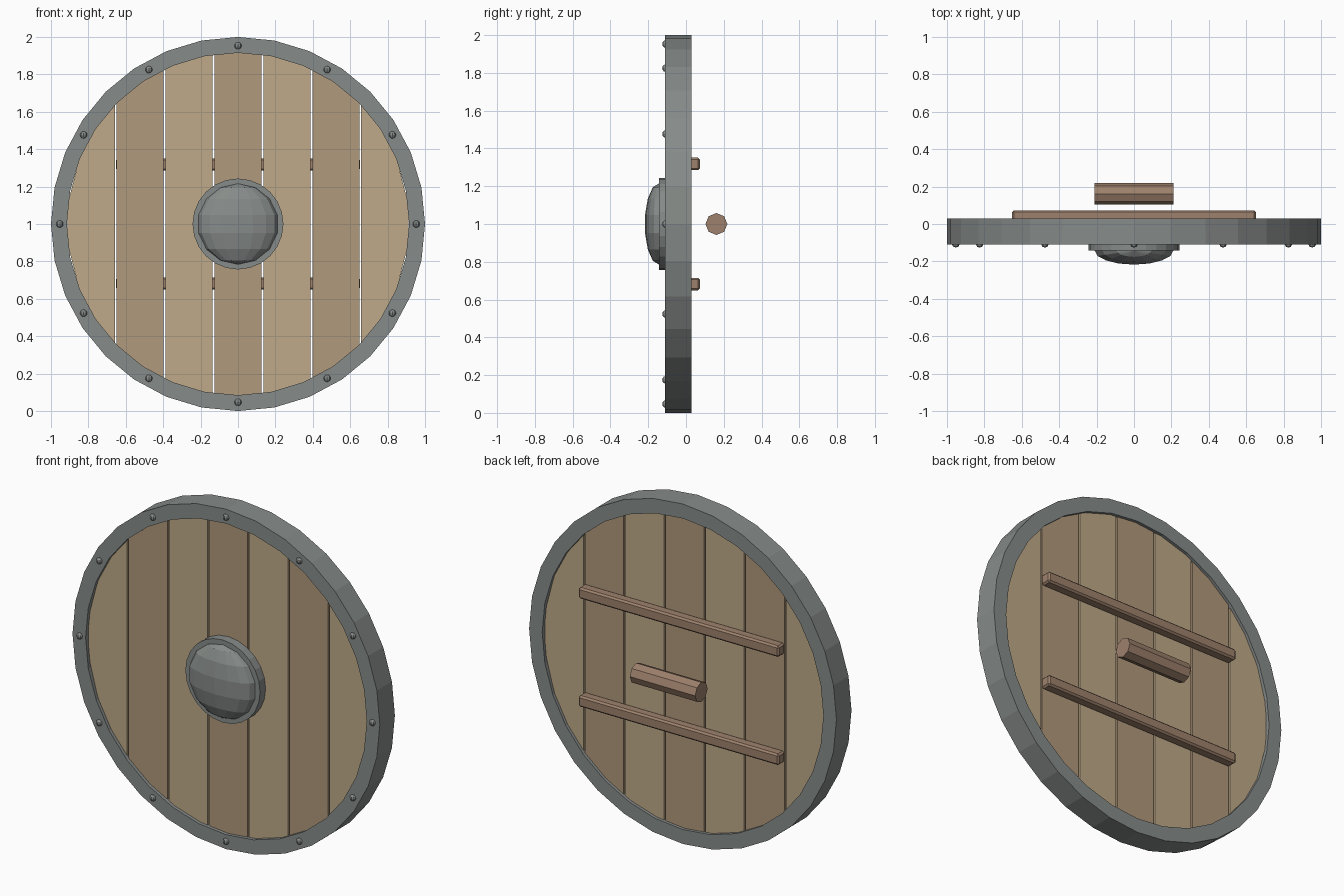
import bpy, bmesh, math
from mathutils import Matrix, Vector

if "Cube" in bpy.data.objects:
    bpy.data.objects.remove(bpy.data.objects["Cube"])

CZ = 1.0  # height of the shield centre


def material(name, rgb):
    m = bpy.data.materials.new(name)
    m.diffuse_color = (*rgb, 1)
    m.use_nodes = True
    m.node_tree.nodes["Principled BSDF"].inputs["Base Color"].default_value = m.diffuse_color
    return m


LIGHT = material("light_wood", (0.52, 0.40, 0.25))
DARK = material("dark_wood", (0.44, 0.32, 0.20))
BROWN = material("brown_wood", (0.34, 0.22, 0.15))
IRON = material("iron", (0.24, 0.26, 0.25))


def finish(name, bm, mat):
    bmesh.ops.recalc_face_normals(bm, faces=bm.faces)
    me = bpy.data.meshes.new(name)
    bm.to_mesh(me)
    bm.free()
    me.materials.append(mat)
    ob = bpy.data.objects.new(name, me)
    bpy.context.collection.objects.link(ob)
    return ob


def prism(name, outline, y0, y1, mat):
    """Extrude an (x, z) outline along y."""
    bm = bmesh.new()
    face = bm.faces.new([bm.verts.new((x, y0, z)) for x, z in outline])
    ext = bmesh.ops.extrude_face_region(bm, geom=[face])
    moved = [v for v in ext["geom"] if isinstance(v, bmesh.types.BMVert)]
    bmesh.ops.translate(bm, verts=moved, vec=(0, y1 - y0, 0))
    return finish(name, bm, mat)


def sphere(name, loc, scale, u, v, mat):
    bm = bmesh.new()
    bmesh.ops.create_uvsphere(bm, u_segments=u, v_segments=v, radius=1)
    bmesh.ops.transform(bm, matrix=Matrix.Translation(loc) @ Matrix.Diagonal((*scale, 1)), verts=bm.verts)
    return finish(name, bm, mat)


def box(name, loc, size, bevel, mat):
    bm = bmesh.new()
    bmesh.ops.create_cube(bm, size=1)
    bmesh.ops.transform(bm, matrix=Matrix.Translation(loc) @ Matrix.Diagonal((*size, 1)), verts=bm.verts)
    bmesh.ops.bevel(bm, geom=bm.edges[:], offset=bevel, segments=1, affect='EDGES')
    return finish(name, bm, mat)


# planks clipped to the round outline
R, PITCH, GAP, STEPS = 0.917, 0.2615, 0.01, 4
for i in range(-3, 4):
    lo = max(i * PITCH - PITCH / 2 + GAP / 2, -0.914)
    hi = min(i * PITCH + PITCH / 2 - GAP / 2, 0.914)
    xs = [lo + (hi - lo) * k / STEPS for k in range(STEPS + 1)]
    top = [(x, CZ + math.sqrt(R * R - x * x)) for x in xs]
    bottom = [(x, 2 * CZ - z) for x, z in reversed(top)]
    prism(f"plank_{i + 4}", top + bottom, -0.09, 0.012, LIGHT if i % 2 else DARK)

# metal rim: rectangular section swept around 32 sides
bm = bmesh.new()
N = 32
rings = []
for k in range(N):
    a = 2 * math.pi * k / N
    rings.append([bm.verts.new((r * math.cos(a), y, CZ + r * math.sin(a)))
                  for r, y in ((1, -0.11), (1, 0.03), (0.915, 0.03), (0.915, -0.11))])
for k in range(N):
    a, b = rings[k], rings[(k + 1) % N]
    for j in range(4):
        bm.faces.new((a[j], a[(j + 1) % 4], b[(j + 1) % 4], b[j]))
finish("rim", bm, IRON)

# rivets round the rim
for k in range(12):
    a = math.pi * k / 6
    sphere(f"rivet_{k + 1}", (0.953 * math.cos(a), -0.111, CZ + 0.953 * math.sin(a)),
           (0.019, 0.015, 0.019), 8, 6, IRON)

# boss flange and dome
flange = [(0.243 * math.cos(math.pi * k / 12), CZ + 0.243 * math.sin(math.pi * k / 12)) for k in range(24)]
prism("boss_flange", flange, -0.142, -0.09, IRON)
sphere("boss_dome", (0, -0.142, CZ), (0.216, 0.077, 0.216), 16, 7, IRON)

# back battens
for name, z in (("upper_batten", 1.318), ("lower_batten", 0.682)):
    box(name, (0, 0.041, z), (1.305, 0.064, 0.066), 0.01, BROWN)

# octagonal hand grip
bm = bmesh.new()
bmesh.ops.create_cone(bm, cap_ends=True, segments=8, radius1=0.058, radius2=0.058, depth=0.425,
                      matrix=Matrix.Translation(Vector((0, 0.161, CZ))) @ Matrix.Rotation(math.pi / 2, 4, 'Y'))
finish("hand_grip", bm, BROWN)
